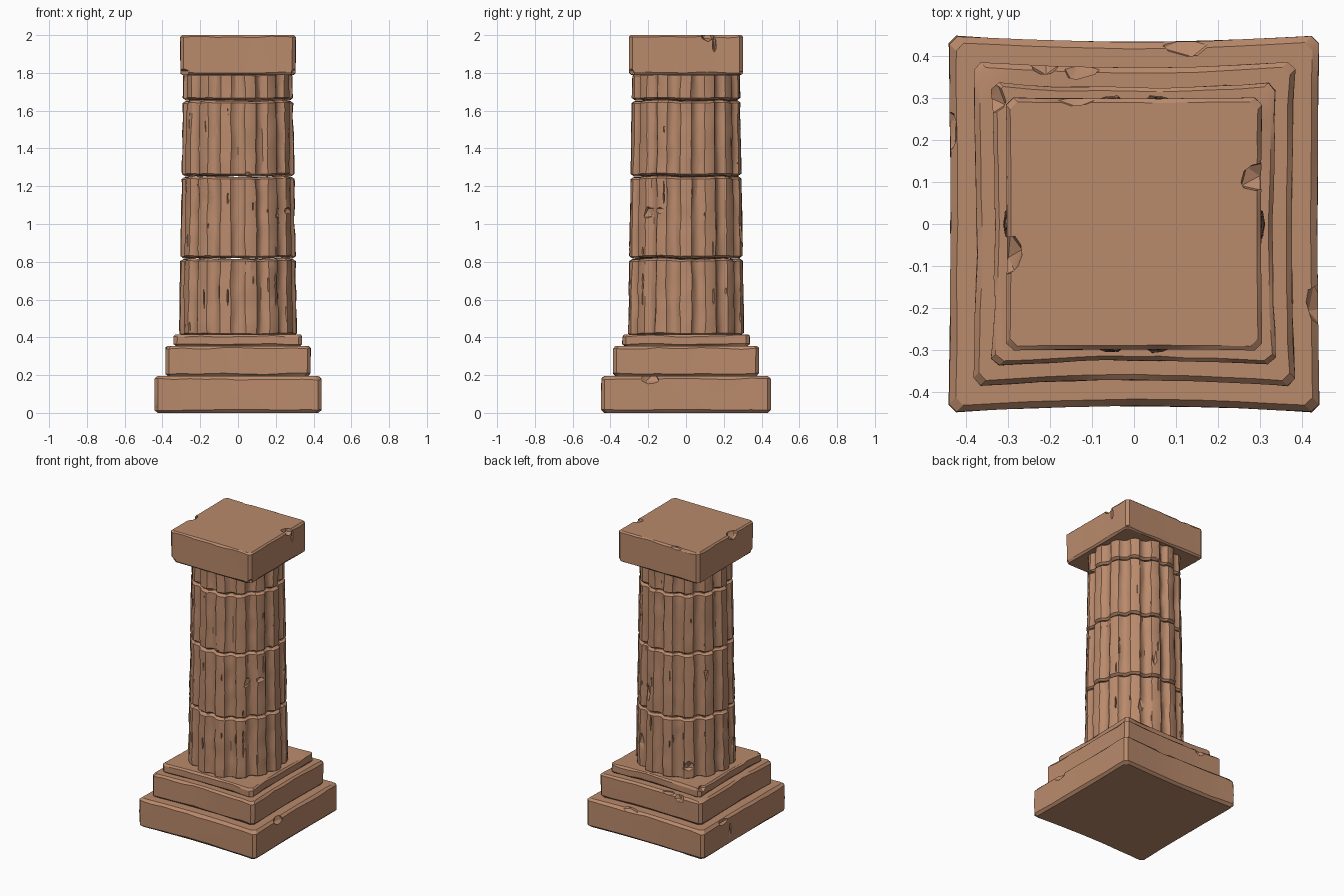
import bpy, bmesh, math, random
from mathutils import Vector, Matrix, noise

if "Cube" in bpy.data.objects:
    bpy.data.objects.remove(bpy.data.objects["Cube"])

random.seed(7)
stone = bpy.data.materials.new("warm sandstone")
stone.diffuse_color = (0.49, 0.255, 0.15, 1)
stone.use_nodes = True
stone.node_tree.nodes["Principled BSDF"].inputs["Base Color"].default_value = stone.diffuse_color
FLUTES = 14
PITCH = 2 * math.pi / FLUTES


def mesh_object(name, bm):
    bmesh.ops.recalc_face_normals(bm, faces=bm.faces)
    me = bpy.data.meshes.new(name)
    bm.to_mesh(me)
    bm.free()
    me.materials.append(stone)
    ob = bpy.data.objects.new(name, me)
    bpy.context.scene.collection.objects.link(ob)
    return ob


def loft(name, rings):
    """Skin a stack of closed rings and cap both ends."""
    bm = bmesh.new()
    rows = [[bm.verts.new(p) for p in ring] for ring in rings]
    n = len(rows[0])
    for a, b in zip(rows, rows[1:]):
        for i in range(n):
            j = (i + 1) % n
            bm.faces.new((a[i], a[j], b[j], b[i]))
    bm.faces.new(rows[0][::-1])
    bm.faces.new(rows[-1])
    return mesh_object(name, bm)


def finish(ob, chips):
    """Knock faceted chips out of a part, then smooth its soft edges."""
    if chips:
        bm = bmesh.new()
        for centre, size, turn in chips:
            m = (Matrix.Translation(centre) @ Matrix.Rotation(turn, 4, 'Z')
                 @ Matrix.Diagonal((*size, 1)))
            new = bmesh.ops.create_icosphere(bm, subdivisions=1, radius=1)
            for v in new["verts"]:
                v.co = m @ (v.co * random.uniform(0.8, 1.15))
        cutter = mesh_object("chip_cutter", bm)
        cutter.hide_render = True
        mod = ob.modifiers.new("chips", 'BOOLEAN')
        mod.operation, mod.object, mod.solver = 'DIFFERENCE', cutter, 'EXACT'
        mod.use_self = True
        dg = bpy.context.evaluated_depsgraph_get()
        me = bpy.data.meshes.new_from_object(ob.evaluated_get(dg))
        ob.modifiers.clear()
        ob.data = me
        bpy.data.objects.remove(cutter)
    bpy.ops.object.select_all(action='DESELECT')
    ob.select_set(True)
    bpy.context.view_layer.objects.active = ob
    bpy.ops.object.shade_smooth_by_angle(angle=math.radians(28))


def slab(name, hx, hy, z0, z1, dip_x, dip_y, bevel, wobble, chips):
    """Worn square block whose sides bow inwards."""
    steps = 10

    def outline(inset, z, wz):
        pts = []
        for k in range(4):
            # side k runs along one edge, stopping short at the cut corners
            along, out, dip = (hx, hy, dip_y) if k % 2 == 0 else (hy, hx, dip_x)
            for i in range(steps + 1):
                t = -1 + 2 * i / steps
                s = t * (along - inset - 0.018)
                d = out - inset - dip * (1 - t * t)
                x, y = [(s, -d), (d, s), (-s, d), (-d, -s)][k]
                w = noise.noise(Vector((x * 7, y * 7, z1 * 9 + z * 3)))
                f = 1 - wobble * abs(w)
                pts.append((x * f, y * f, z + wz * w))
        return pts
    h = z1 - z0
    ob = loft(name, [outline(bevel, z0, 0), outline(0, z0 + bevel, 0.008),
                     outline(0, z0 + h * 0.5, 0),
                     outline(0, z1 - bevel, 0.012), outline(bevel, z1, 0)])
    finish(ob, chips)


def drum(name, z0, z1, chips):
    """Fluted column drum with flat ridges, hollow flutes and wavy ends."""
    prof = [(-0.22, 0.003), (0, 0), (0.22, 0.003), (0.29, 0.014),
            (0.39, 0.023), (0.5, 0.026), (0.61, 0.023), (0.71, 0.014)]
    levels = max(4, int((z1 - z0) / 0.035))
    g = 0.011
    zs = ([(z0, 0.016)] + [(z0 + g + (z1 - z0 - 2 * g) * i / levels, 0)
                           for i in range(levels + 1)] + [(z1, 0.016)])
    rings = []
    for z, inset in zs:
        ring = []
        end = abs(2 * (z - z0) / (z1 - z0) - 1) ** 6
        for k in range(FLUTES):
            for t, depth in prof:
                a = (k + t) * PITCH
                c, s = math.cos(a), math.sin(a)
                w = noise.noise(Vector((c * 5, s * 5, z * 6 + z0 * 20)))
                # ridges wander sideways and wear unevenly
                a += 0.022 * noise.noise(Vector((c * 9, s * 9, z * 8)))
                r = 0.314 - 0.022 * (z - 0.41) / 1.38 - depth - inset
                r -= 0.010 * abs(w)
                edge = noise.noise(Vector((c * 4, s * 4, 3.7)))
                ring.append((r * math.cos(a), r * math.sin(a),
                             z + 0.008 * edge * end))
        rings.append(ring)
    # thin upright cracks beside the ridges
    count = int((z1 - z0) * 55)
    for i in range(count):
        a = (random.randrange(FLUTES) + random.choice((-0.25, 0.25, 0.1))) * PITCH
        h = random.uniform(0.02, 0.06) * min(1, (z1 - z0) / 0.3)
        z = random.uniform(z0 + h, z1 - h)
        chips.append(((0.305 * math.cos(a), 0.305 * math.sin(a), z),
                      (0.02, random.uniform(0.003, 0.006), h), a))
    finish(loft(name, rings), chips)


def on_shaft(deg, z, wide, high, deep=0.03):
    """A chip sitting on the shaft surface at a compass angle."""
    a = math.radians(deg)
    return ((0.312 * math.cos(a), 0.312 * math.sin(a), z), (deep, wide, high), a)


# stepped base
slab("base_plinth", 0.443, 0.45, 0.0, 0.195, 0.004, 0.014, 0.016, 0.012, [
    ((-0.455, 0.22, 0.195), (0.045, 0.075, 0.05), 0),
    ((0.455, -0.2, 0.19), (0.05, 0.07, 0.05), 0.2),
    ((0.14, 0.45, 0.2), (0.08, 0.06, 0.035), 0.4),
    ((0.455, -0.19, 0.185), (0.03, 0.09, 0.025), 0),
    ((-0.455, 0.15, 0.09), (0.025, 0.02, 0.09), 0),
    ((-0.46, -0.46, 0.02), (0.05, 0.05, 0.05), 0.5),
    ((0.46, 0.46, 0.2), (0.04, 0.04, 0.06), 0.2)])
slab("middle_step", 0.386, 0.388, 0.195, 0.355, 0.008, 0.014, 0.013, 0.018, [
    ((-0.21, 0.39, 0.35), (0.04, 0.04, 0.05), 0.3),
    ((-0.13, 0.39, 0.36), (0.06, 0.05, 0.025), 0),
    ((-0.4, -0.1, 0.36), (0.03, 0.06, 0.03), 0.1),
    ((0.395, -0.395, 0.35), (0.03, 0.03, 0.05), 0.3)])
slab("top_step", 0.342, 0.34, 0.355, 0.416, 0.008, 0.012, 0.01, 0.03, [
    ((-0.34, 0.3, 0.42), (0.04, 0.05, 0.04), 0.3),
    ((0.02, -0.345, 0.42), (0.07, 0.025, 0.02), 0)])

# fluted shaft, drum by drum
drum("lower_drum", 0.41, 0.815, [
    on_shaft(-72, 0.815, 0.03, 0.02), on_shaft(-65, 0.66, 0.014, 0.06),
    on_shaft(-40, 0.66, 0.025, 0.06), on_shaft(60, 0.6, 0.03, 0.07),
    on_shaft(128, 0.5, 0.04, 0.035), on_shaft(170, 0.62, 0.02, 0.05)])
drum("middle_drum", 0.82, 1.25, [
    on_shaft(-42, 1.06, 0.035, 0.05, 0.05), on_shaft(-40, 1.15, 0.03, 0.07),
    on_shaft(-30, 1.07, 0.05, 0.025), on_shaft(-80, 1.255, 0.025, 0.03),
    on_shaft(75, 0.95, 0.02, 0.08), on_shaft(150, 1.1, 0.02, 0.06)])
drum("upper_drum", 1.255, 1.652, [
    on_shaft(-80, 1.26, 0.025, 0.03), on_shaft(58, 1.6, 0.05, 0.04),
    on_shaft(135, 1.57, 0.045, 0.04), on_shaft(115, 1.52, 0.03, 0.05),
    on_shaft(10, 1.32, 0.02, 0.05), on_shaft(-115, 1.65, 0.04, 0.012)])
drum("neck_drum", 1.657, 1.797, [
    on_shaft(-60, 1.66, 0.04, 0.012), on_shaft(80, 1.67, 0.04, 0.02)])

# square cap with broken edges and corners
slab("cap_block", 0.306, 0.302, 1.79, 2.0, 0.002, 0.002, 0.01, 0.008, [
    ((0.3, 0.115, 2.005), (0.055, 0.035, 0.05), 0.5),
    ((0.305, 0.15, 1.95), (0.02, 0.012, 0.05), 0),
    ((-0.3, -0.08, 2.0), (0.04, 0.06, 0.05), -0.3),
    ((-0.12, 0.31, 2.0), (0.07, 0.03, 0.018), 0.2),
    ((-0.32, -0.32, 1.78), (0.07, 0.06, 0.06), 0.4),
    ((0.32, -0.32, 1.785), (0.05, 0.06, 0.055), 0.9),
    ((0.32, 0.32, 1.78), (0.05, 0.05, 0.05), 0.2),
    ((-0.32, 0.32, 1.99), (0.035, 0.035, 0.05), 0.6)])
